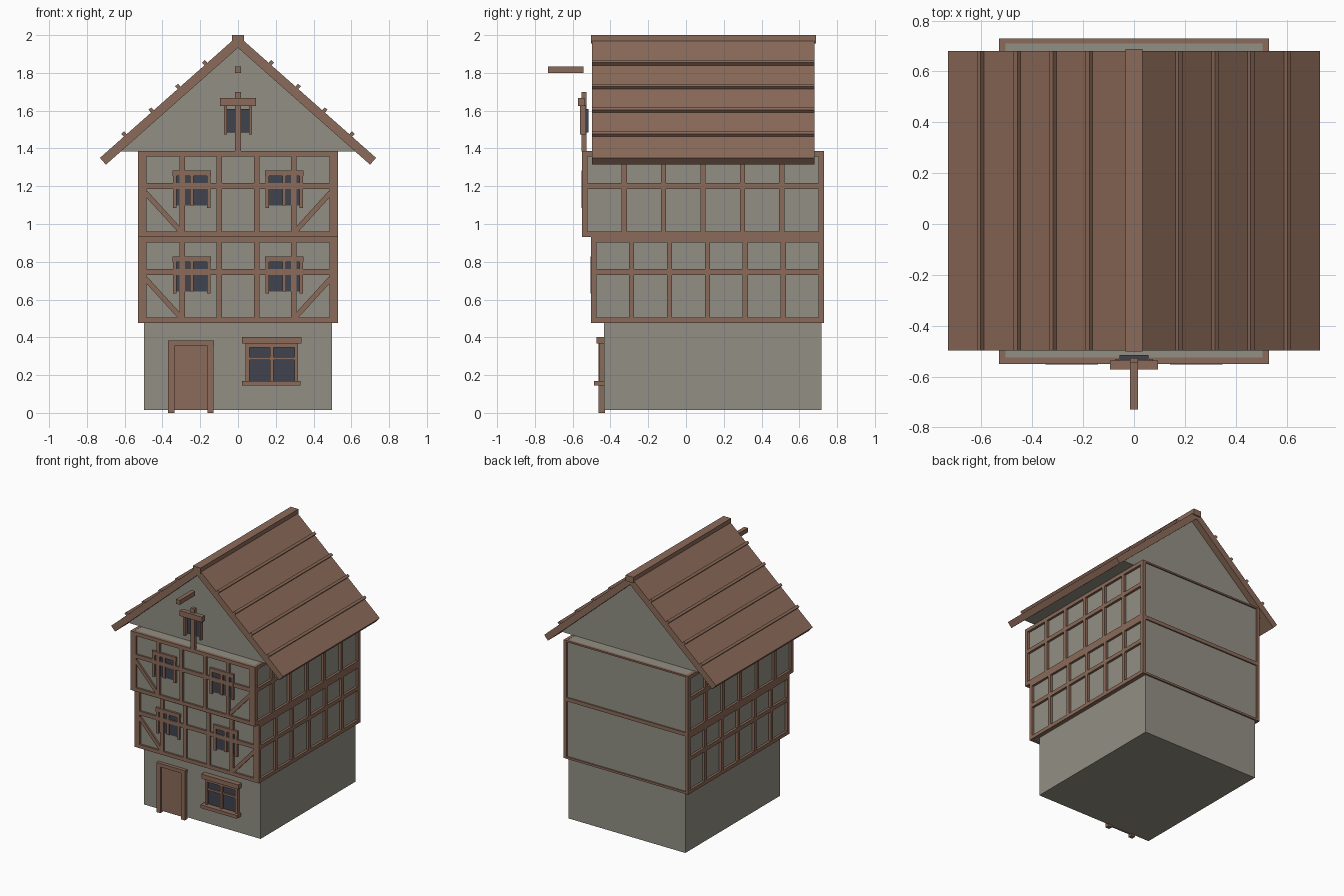
import bpy
from mathutils import Vector

old = bpy.data.objects.get("Cube")
if old:
    bpy.data.objects.remove(old, do_unlink=True)


def material(name, rgb):
    m = bpy.data.materials.new(name)
    m.use_nodes = True
    m.diffuse_color = (*rgb, 1)
    m.node_tree.nodes["Principled BSDF"].inputs["Base Color"].default_value = (*rgb, 1)
    return m


PLASTER = material("grey plaster", (0.29, 0.28, 0.23))
TIMBER = material("brown timber", (0.26, 0.145, 0.10))
GLASS = material("dark glass", (0.05, 0.057, 0.077))


def prism(name, profile, y0, y1, mat):
    """Extrude an x-z outline from y0 to y1."""
    n = len(profile)
    verts = [(x, y, z) for y in (y0, y1) for x, z in profile]
    faces = [list(range(n)), list(range(2 * n - 1, n - 1, -1))]
    faces += [[i, i + n, (i + 1) % n + n, (i + 1) % n] for i in range(n)]
    # Keep normals outward whichever way the outline winds
    area = sum(profile[i][0] * profile[(i + 1) % n][1] - profile[(i + 1) % n][0] * profile[i][1]
               for i in range(n))
    if area < 0:
        faces = [f[::-1] for f in faces]
    mesh = bpy.data.meshes.new(name)
    mesh.from_pydata(verts, [], faces)
    mesh.materials.append(mat)
    ob = bpy.data.objects.new(name, mesh)
    bpy.context.collection.objects.link(ob)
    return ob


def box(name, x, y, z, mat=TIMBER):
    return prism(name, [(x[0], z[0]), (x[1], z[0]), (x[1], z[1]), (x[0], z[1])], *y, mat)


def beam(name, p, q, width, y):
    """Slanted beam whose centre line runs from p to q in the x-z plane."""
    p, q = Vector(p), Vector(q)
    d = (q - p).normalized() * width / 2
    s = Vector((-d.y, d.x))
    return prism(name, [tuple(v) for v in (p - s, q - s, q + s, p + s)], *y, TIMBER)


def mid(c, width):
    return (c - width / 2, c + width / 2)


def window(name, cx, top, front):
    """Timber-framed window on an upper floor."""
    y = (front - 0.002, front + 0.02)
    box(name + "_glass", mid(cx, 0.18), (front + 0.007, front + 0.02), (top - 0.185, top - 0.02), GLASS)
    box(name + "_lintel", mid(cx, 0.205), y, (top - 0.03, top))
    box(name + "_mullion", mid(cx, 0.02), y, (top - 0.185, top - 0.03))
    for side in (-1, 1):
        box(name + "_jamb", mid(cx + side * 0.09, 0.02), y, (top - 0.197, top - 0.03))


# Plastered ground floor
box("ground_floor", (-0.497, 0.497), (-0.435, 0.718), (0.015, 0.478), PLASTER)


def storey(name, z0, front):
    """Half-timbered storey: plaster core, front grid, side grids, back trim."""
    z1, back = z0 + 0.455, 0.73
    rails = [(z0, z0 + 0.028), (z0 + 0.255, z0 + 0.285), (z1 - 0.028, z1)]
    box(name + "_wall", (-0.512, 0.512), (front + 0.014, 0.72), (z0 + 0.001, z1 - 0.001), PLASTER)
    fy = (front, front + 0.025)
    for r in rails:
        box(name + "_front_rail", (-0.5, 0.5), fy, r)
    for x in (-0.296, -0.1, 0.1, 0.296):
        box(name + "_front_post", mid(x, 0.029), fy, (z0, z1))
    for s in (-1, 1):
        box(name + "_corner_post", sorted((s * 0.485, s * 0.53)), fy, (z0, z1))
        beam(name + "_brace", (s * 0.49, z0 + 0.235), (s * 0.296, z0 + 0.022), 0.027,
             (front + 0.001, front + 0.025))
        # Side grid
        sx = sorted((s * 0.505, s * 0.53))
        for r in rails:
            box(name + "_side_rail", sx, (front, back), r)
        step = (back - front - 0.028) / 6
        for i in range(7):
            box(name + "_side_post", sx, mid(front + 0.014 + i * step, 0.028), (z0, z1))
        window(name + "_window", s * 0.245, z0 + 0.352, front)
    # Thin trim on the back
    for r in ((z0, z0 + 0.016), (z1 - 0.012, z1)):
        box(name + "_back_rail", (-0.51, 0.51), (0.71, back), r)


storey("middle_floor", 0.476, -0.503)
storey("upper_floor", 0.931, -0.55)

# Door
box("door_panel", (-0.34, -0.16), (-0.45, -0.43), (0.015, 0.36))
box("door_head", (-0.37, -0.127), (-0.462, -0.43), (0.355, 0.382))
for x in (-0.354, -0.145):
    box("door_post", mid(x, 0.033), (-0.462, -0.43), (0, 0.36))

# Ground floor window
box("shop_window_glass", (0.05, 0.31), (-0.444, -0.43), (0.16, 0.37), GLASS)
box("shop_window_lintel", (0.02, 0.335), (-0.475, -0.43), (0.367, 0.402))
box("shop_window_sill", (0.02, 0.33), (-0.486, -0.43), (0.145, 0.17))
box("shop_window_head", (0.05, 0.31), (-0.46, -0.43), (0.345, 0.37))
for x, w in ((0.05, 0.02), (0.178, 0.018), (0.308, 0.02)):
    box("shop_window_upright", mid(x, w), (-0.46, -0.43), (0.165, 0.37))
box("shop_window_bar", (0.05, 0.31), (-0.455, -0.43), mid(0.288, 0.016))

# Attic with its gables
prism("attic", [(-0.63, 1.385), (0.63, 1.385), (0, 1.942)], -0.45, 0.63, PLASTER)

# Attic window and hoist beam
box("attic_window_glass", (-0.058, 0.058), (-0.533, -0.515), (1.485, 1.61), GLASS)
box("attic_window_lintel", (-0.095, 0.095), (-0.573, -0.537), (1.625, 1.666))
box("attic_window_post", (-0.016, 0.016), (-0.552, -0.526), (1.385, 1.7))
for s in (-1, 1):
    box("attic_window_jamb", mid(s * 0.067, 0.016), (-0.56, -0.53), (1.475, 1.63))
box("hoist_beam", (-0.016, 0.016), (-0.73, -0.543), (1.8, 1.834))

# Roof slabs with battens, and ridge beam
SLOPE, PEAK = 0.885, 1.997
down = Vector((1, -SLOPE)).normalized()
out = Vector((-down.y, down.x))
eave = Vector((0.731, PEAK - SLOPE * 0.731))
inner = eave - out * 0.048
drop = inner.y + SLOPE * inner.x
for s in (-1, 1):
    prism("roof_slab", [(0, drop), (s * inner.x, inner.y), (s * eave.x, eave.y), (0, PEAK)],
          -0.497, 0.68, TIMBER)
    for x in (0.17, 0.312, 0.453, 0.597):
        c = Vector((x, PEAK - SLOPE * x)) + out * 0.008
        a, b = c - down * 0.01, c + down * 0.01
        beam("roof_batten", (s * a.x, a.y), (s * b.x, b.y), 0.024, (-0.497, 0.68))
box("ridge_beam", (-0.033, 0.033), (-0.502, 0.688), (1.955, 2.0))
